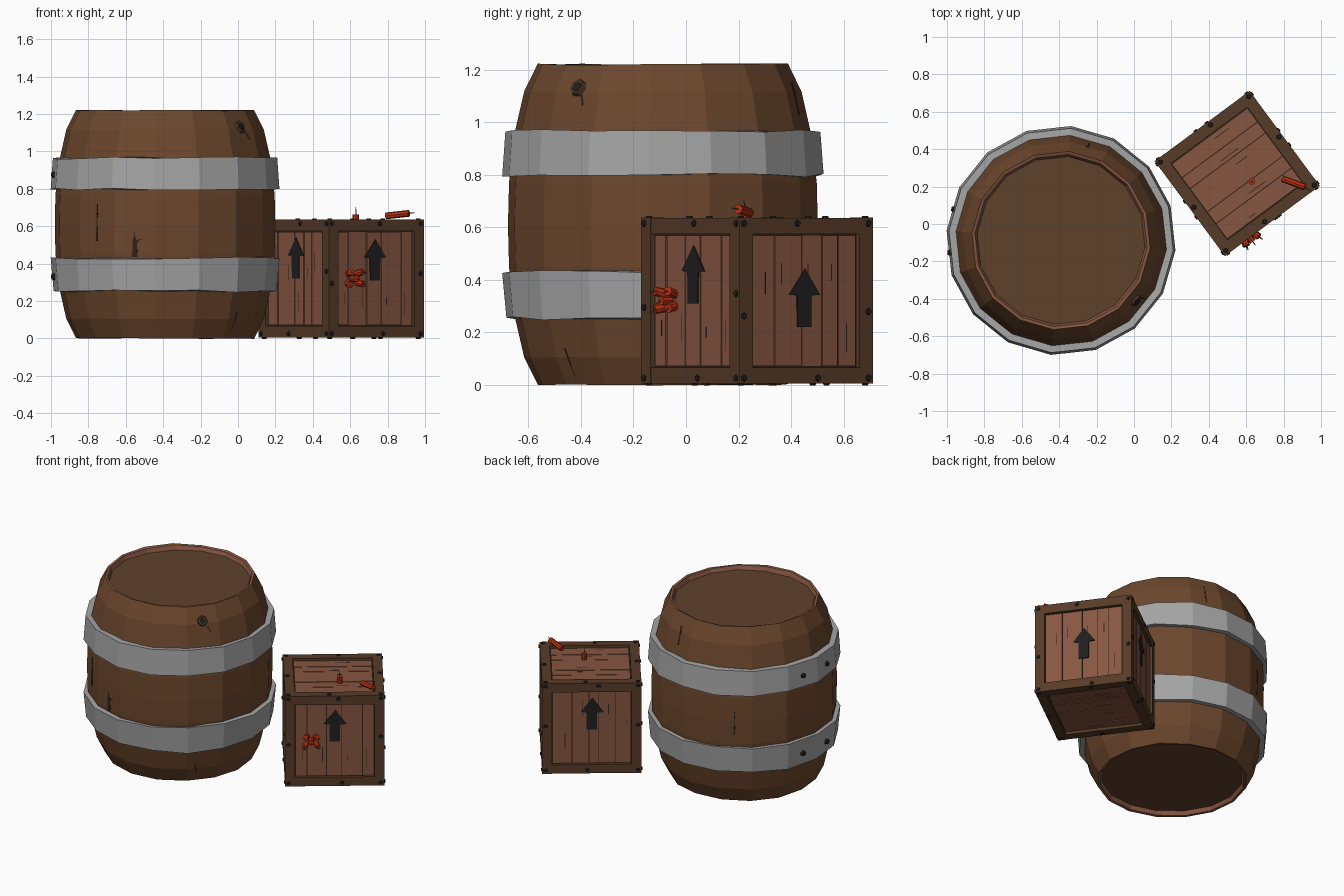
import bpy, bmesh, math, random
from math import radians as rad
from mathutils import Matrix, Vector

if "Cube" in bpy.data.objects:
    bpy.data.objects.remove(bpy.data.objects["Cube"])

random.seed(4)
T = Matrix.Translation


def R(deg, axis):
    return Matrix.Rotation(rad(deg), 4, axis)


def srgb(name, *c):
    m = bpy.data.materials.new(name)
    m.diffuse_color = [((v / 255 + .055) / 1.055) ** 2.4 for v in c] + [1]
    m.use_nodes = True
    m.node_tree.nodes["Principled BSDF"].inputs["Base Color"].default_value = m.diffuse_color
    return m


barrel_wood = srgb("barrel wood", 108, 71, 45)
lid_wood = srgb("lid wood", 95, 65, 43)
panel_wood = srgb("panel wood", 134, 86, 65)
frame_wood = srgb("frame wood", 86, 59, 39)
seam_dark = srgb("dark seam", 50, 32, 24)
steel = srgb("hoop steel", 165, 165, 165)
black = srgb("black iron and paint", 31, 31, 31)
red = srgb("red paper", 185, 50, 18)
fuse_grey = srgb("fuse grey", 95, 90, 85)


def finish(bm, name, *mats):
    bmesh.ops.recalc_face_normals(bm, faces=bm.faces)
    me = bpy.data.meshes.new(name)
    bm.to_mesh(me)
    bm.free()
    ob = bpy.data.objects.new(name, me)
    bpy.context.collection.objects.link(ob)
    for m in mats:
        me.materials.append(m)
    return ob


def box(bm, M, loc, size):
    bmesh.ops.create_cube(bm, size=1, matrix=M @ T(loc) @ Matrix.Diagonal((*size, 1)))


def rod(bm, M, r1, r2, depth, sides):
    bmesh.ops.create_cone(bm, cap_ends=True, segments=sides, radius1=r1, radius2=r2,
                          depth=depth, matrix=M)


def plate(bm, M, pts, thick):
    f = bm.faces.new([bm.verts.new(M @ Vector((x, y, 0))) for x, y in pts])
    for v in bmesh.ops.extrude_face_region(bm, geom=[f])["geom"]:
        if isinstance(v, bmesh.types.BMVert):
            v.co += M.to_3x3() @ Vector((0, 0, thick))


# ---------- barrel ----------
B = T((-.39, -.088, 0))
SIDES, TURN, H = 16, 85, 1.22
APO = math.cos(math.pi / SIDES)
half = [(.45, .03), (.462, .003), (.478, 0), (.53, .105), (.568, .27), (.588, .45)]
profile = half + [(.592, .61)] + [(r, H - z) for r, z in reversed(half)]


def lathe(bm, prof, closed, jitter):
    rings = []
    for r, z in prof:
        rings.append([])
        for k in range(SIDES):
            a = rad(TURN + k * 360 / SIDES)
            rings[-1].append(bm.verts.new(B @ Vector(
                (r * math.cos(a), r * math.sin(a), z + random.uniform(-jitter, jitter)))))
    out = []
    n = len(prof)
    for i in range(n if closed else n - 1):
        a, b = rings[i], rings[(i + 1) % n]
        out.append([bm.faces.new((a[k - 1], a[k], b[k], b[k - 1])) for k in range(SIDES)])
    return rings, out


bm = bmesh.new()
rings, strips = lathe(bm, profile, False, .003)
for s in (0, 1, -1, -2):            # pale rims
    for f in strips[s]:
        f.material_index = 1
for ring in (rings[0], rings[-1]):  # recessed lids
    bm.faces.new(ring).material_index = 2
finish(bm, "barrel_body", barrel_wood, panel_wood, lid_wood)

for name, prof in (
        ("upper_hoop", [(.57, .798), (.614, .798), (.602, .965), (.55, .965)]),
        ("lower_hoop", [(.55, .252), (.598, .252), (.614, .428), (.57, .428)])):
    bm = bmesh.new()
    lathe(bm, prof, True, .007)
    finish(bm, name, steel)


def on_barrel(deg, z, r=None):
    """Frame on the barrel side: x across, y up, z outward."""
    for (r0, z0), (r1, z1) in zip(profile[2:-2], profile[3:-2]):
        if z0 <= z <= z1:
            break
    rr = r or r0 + (r1 - r0) * (z - z0) / (z1 - z0)
    tilt = 0 if r else math.degrees(math.atan2(r0 - r1, z1 - z0))
    axes = Matrix(((0, 0, 1, 0), (1, 0, 0, 0), (0, 1, 0, 0), (0, 0, 0, 1)))
    return B @ R(deg, 'Z') @ T((rr * APO, 0, z)) @ R(-tilt, 'Y') @ axes


# hoop rivets
bm = bmesh.new()
for deg in (163.75, 186.25):
    for z in (.875, .33):
        rod(bm, on_barrel(deg, z, .61), .022, .014, .025, 6)
finish(bm, "hoop_rivets", black)

# knot hole with a stray splinter
K = on_barrel(-38.75, 1.13)
bm = bmesh.new()
rod(bm, K, .04, .03, .024, 7)
finish(bm, "knot_ring", frame_wood)
bm = bmesh.new()
rod(bm, K @ T((0, 0, .01)), .024, .02, .008, 7)
finish(bm, "knot_hole", black)
bm = bmesh.new()
box(bm, K @ R(25, 'Z'), (.01, -.06, .002), (.005, .05, .004))
finish(bm, "knot_splinter", fuse_grey)

# cracks in the staves
bm = bmesh.new()
for deg, z, w, h in ((253.75, .5, .03, .13), (-44, .08, .009, .13), (73.75, 1.09, .01, .13),
                     (231.25, .62, .007, .2), (-4, .6, .007, .1), (118.75, .6, .007, .18)):
    plate(bm, on_barrel(deg, z) @ T((0, 0, -.002)),
          [(-w / 2, -h / 2), (w / 2, -h / 2), (w * .4, .1 * h), (w * 1.2, h * .25),
           (w * .2, h * .2), (-w * .1, h / 2), (-w * .4, h * .1)], .004)
finish(bm, "stave_cracks", seam_dark)

# ---------- crate ----------
S, W = .316, .063                   # half size, beam width
C = T((.552, .27, .32)) @ R(36.5, 'Z')
sides = [C @ R(90 * k, 'Z') @ R(90, 'X') for k in range(4)]   # front, right, back, left
faces = sides + [C @ R(90, 'Z'), C @ R(180, 'X')]             # top, bottom

bm = bmesh.new()
box(bm, C, (0, 0, 0), (.586, .586, .586))
finish(bm, "crate_core", seam_dark)

bm = bmesh.new()
c = S - W / 2
for a in (-c, c):
    for b in (-c, c):
        box(bm, C, (a, b, 0), (W, W, 2 * S))
        box(bm, C, (a, 0, b), (W - .001, 2 * (S - W), W - .001))
        box(bm, C, (0, a, b), (2 * (S - W), W - .001, W - .001))
finish(bm, "crate_frame", frame_wood)

planks, cracks, rivets = bmesh.new(), bmesh.new(), bmesh.new()
P = S - W - .004
for M in faces:
    # planks of uneven width
    cuts = [-P] + [P * (t + random.uniform(-.13, .13)) for t in (-.6, -.15, .25, .6)] + [P]
    for a, b in zip(cuts, cuts[1:]):
        top = .299 + random.uniform(-.002, .003)
        box(planks, M, ((a + b) / 2, 0, top - .01), (b - a - .005, 2 * P, .02))
        box(cracks, M, (random.uniform(a + .02, b - .02), random.uniform(-.15, .15), top),
            (.004, random.uniform(.04, .12), .001))
    # rivets at corners and mid edges
    for i in (-1, 0, 1):
        for j in (-1, 0, 1):
            if i or j:
                dx, dy = (random.uniform(-.06, .06) if not t else 0 for t in (i, j))
                rod(rivets, M @ T((i * (c + .01) + dx, j * (c + .01) + dy, S + .001)),
                    .016, .011, .01, 6)
finish(planks, "crate_planks", panel_wood)
finish(cracks, "plank_cracks", seam_dark)
finish(rivets, "crate_rivets", black)

# painted arrows
bm = bmesh.new()
for M, z in zip(sides, (.42, .33, .415, .43)):
    plate(bm, M @ T((0, z - .32, .298)),
          [(-.032, -.11), (.032, -.11), (.034, .01), (.074, .012), (.004, .11),
           (-.07, .014), (-.034, .01)], .007)
finish(bm, "painted_arrows", black)

# ---------- firecrackers ----------
sticks, fuses = bmesh.new(), bmesh.new()


def cracker(M, r, length, fuse, bend):
    rod(sticks, M, r, r, length, 8)
    rod(fuses, M @ T((0, 0, length / 2)) @ R(bend, 'X') @ T((0, 0, fuse / 2)),
        .003, .002, fuse, 4)


# loose stick lying on the lid, and one standing in it
cracker(T((.853, .22, .662)) @ R(-20, 'Z') @ R(84, 'Y'), .018, .13, .04, 15)
cracker(T((.63, .228, .64)), .018, .045, .04, 12)
# cluster poking out of the front panel
for u, v in ((0, 0), (-.036, -.028), (.034, .03), (-.032, .03), (.036, -.024)):
    cracker(sides[0] @ T((-.15 + u, v, .318)) @ R(u * 500, 'Y') @ R(-v * 500, 'X'),
            .018, .05, .025, 25)
finish(sticks, "firecracker_sticks", red)
finish(fuses, "firecracker_fuses", fuse_grey)
